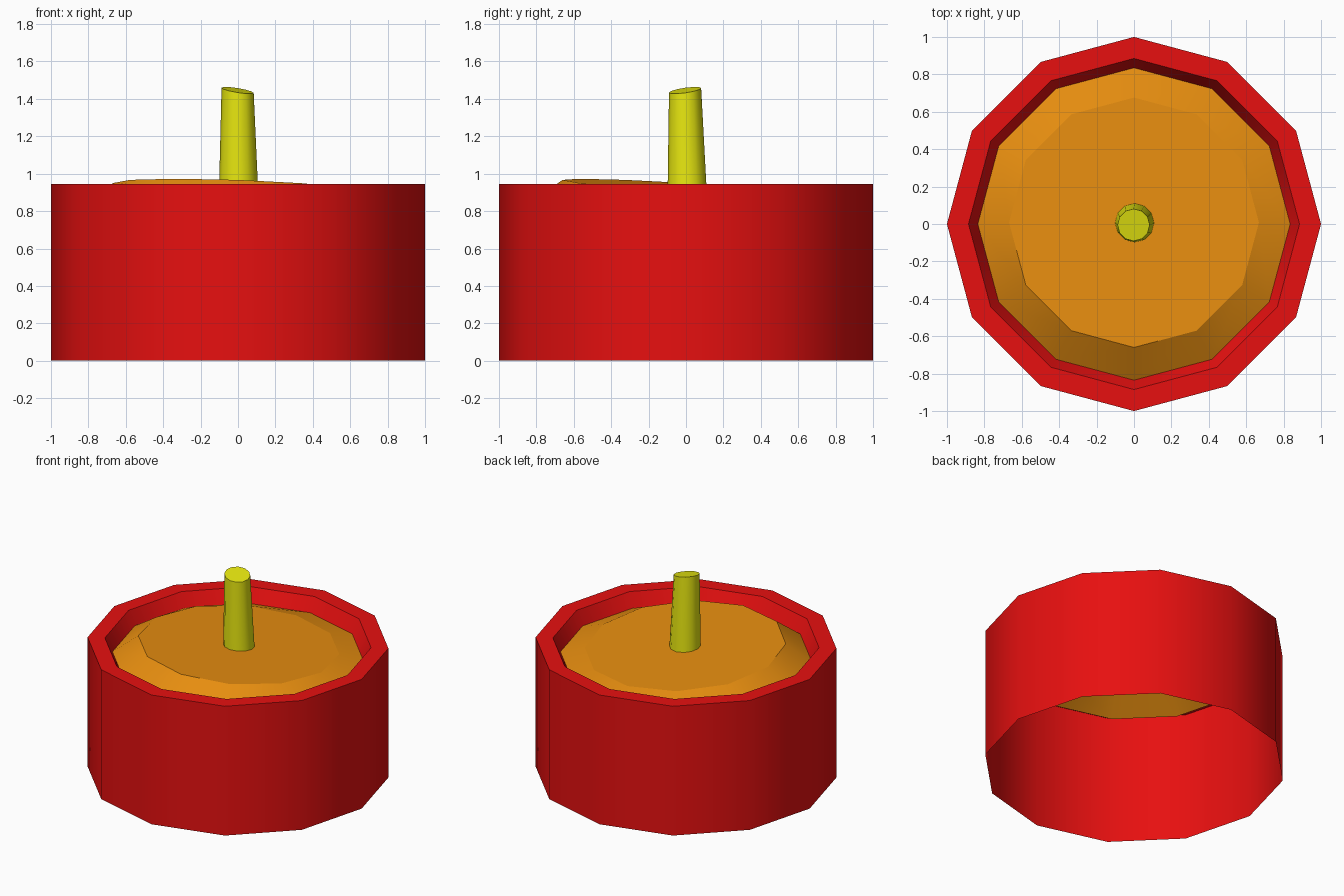
import bpy
import bmesh
from math import cos, sin, tau

SIDES = 12

cube = bpy.data.objects.get("Cube")
if cube:
    bpy.data.objects.remove(cube, do_unlink=True)


def make_material(name, colour):
    mat = bpy.data.materials.new(name)
    mat.use_nodes = True
    mat.diffuse_color = colour
    mat.node_tree.nodes["Principled BSDF"].inputs["Base Color"].default_value = colour
    return mat


def ring(radius, z, centre=(0, 0), slope=(0, 0)):
    """Twelve points on a circle, lying on a plane with the given slope."""
    points = []
    for i in range(SIDES):
        x = centre[0] + radius * cos(tau * i / SIDES)
        y = centre[1] + radius * sin(tau * i / SIDES)
        points.append((x, y, z + slope[0] * x + slope[1] * y))
    return points


def make_shell(name, rings, mat, capped=False):
    """Bridge rings into a shell, smooth around it and sharp at each ring."""
    bm = bmesh.new()
    loops = [[bm.verts.new(p) for p in points] for points in rings]
    for low, high in zip(loops, loops[1:]):
        for i in range(SIDES):
            j = (i + 1) % SIDES
            bm.faces.new((low[i], low[j], high[j], high[i]))
    if capped:
        bm.faces.new(loops[-1])
    for face in bm.faces:
        face.smooth = True
    for loop in loops:
        for i in range(SIDES):
            edge = bm.edges.get((loop[i], loop[(i + 1) % SIDES]))
            edge.smooth = False
    mesh = bpy.data.meshes.new(name)
    bm.to_mesh(mesh)
    bm.free()
    mesh.materials.append(mat)
    obj = bpy.data.objects.new(name, mesh)
    bpy.context.collection.objects.link(obj)
    return obj


red = make_material("red", (0.8, 0.005, 0.005, 1))
orange = make_material("orange", (0.8, 0.27, 0.005, 1))
yellow = make_material("yellow", (0.8, 0.8, 0.005, 1))

# Open-bottomed casing: outer wall, flat rim, sloping inner wall
rim_height = 0.945
lip = ring(0.835, 0.845)
make_shell("casing", [ring(1, 0), ring(1, rim_height), ring(0.885, rim_height), lip], red)

# Filling: sloped shoulder up to a slightly tilted top
tilt = (-0.035, -0.06)
wick_base = ring(0.104, 0.927, (0.003, 0.006), tilt)
make_shell("filling", [lip, ring(0.668, 0.927, (0, 0.008), tilt), wick_base], orange)

# Tapered wick with a slanted end
wick_end = ring(0.086, 1.446, (-0.002, -0.005), (-0.16, 0.14))
make_shell("wick", [wick_base, wick_end], yellow, capped=True)
